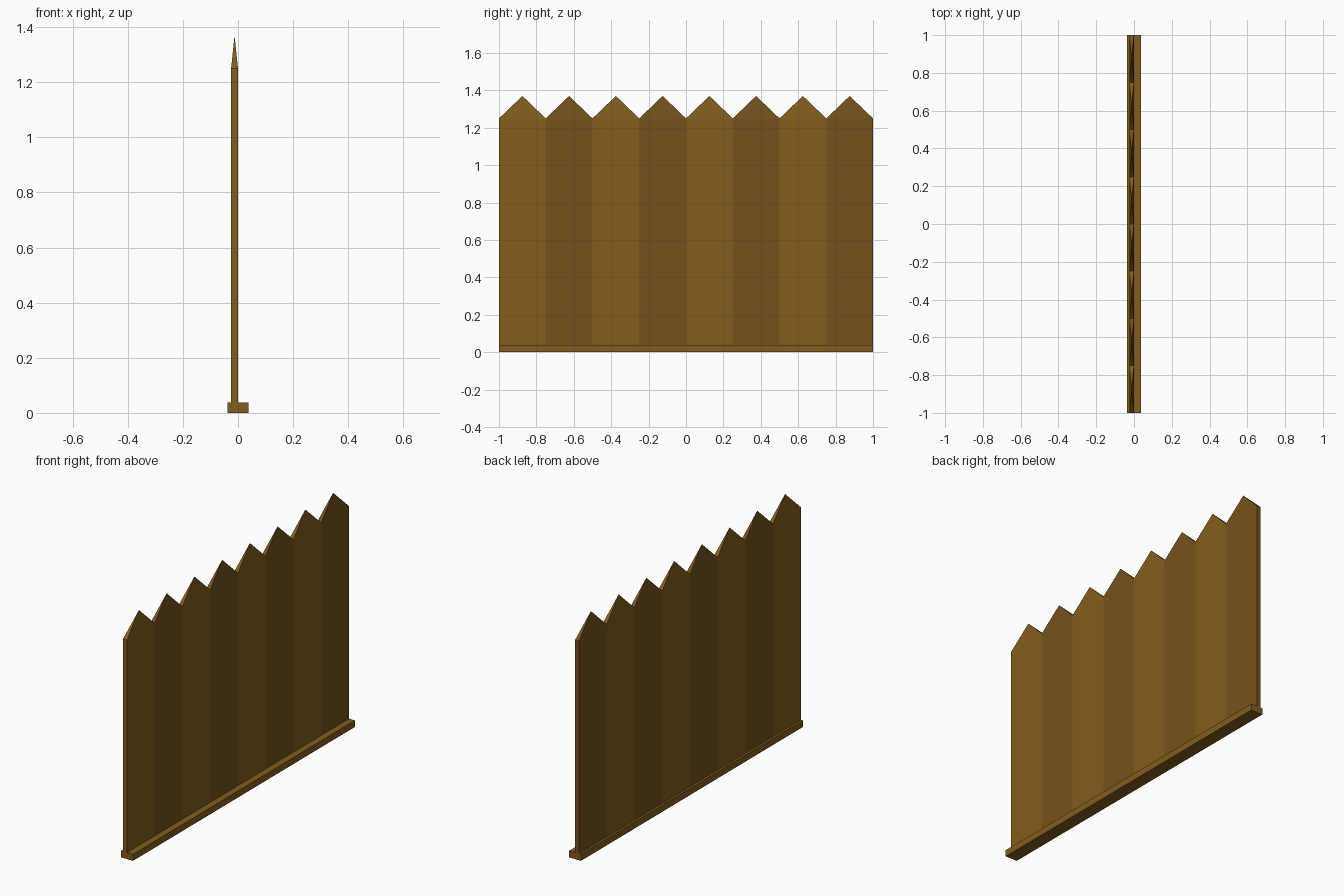
import bpy, bmesh

if "Cube" in bpy.data.objects:
    bpy.data.objects.remove(bpy.data.objects["Cube"])

def material(name, rgb):
    m = bpy.data.materials.new(name)
    m.diffuse_color = (*rgb, 1)
    m.use_nodes = True
    m.node_tree.nodes["Principled BSDF"].inputs["Base Color"].default_value = m.diffuse_color
    return m

light_wood = material("light_wood", (0.23, 0.11, 0.012))
dark_wood = material("dark_wood", (0.18, 0.083, 0.013))

def box(name, lo, hi, mat, tip=None):
    """Box between two corners; an optional tip turns the top face into a pyramid."""
    bm = bmesh.new()
    bmesh.ops.create_cube(bm, size=1)
    for v in bm.verts:
        v.co = [l + (c + 0.5) * (h - l) for c, l, h in zip(v.co, lo, hi)]
    if tip is not None:
        bm.normal_update()
        top = max(bm.faces, key=lambda f: f.calc_center_median().z)
        apex = bmesh.ops.poke(bm, faces=[top])["verts"][0]
        apex.co.z = tip
    mesh = bpy.data.meshes.new(name)
    bm.to_mesh(mesh)
    bm.free()
    mesh.materials.append(mat)
    obj = bpy.data.objects.new(name, mesh)
    bpy.context.collection.objects.link(obj)
    return obj

# Ground rail
RAIL = 0.0375
box("base_rail", (-RAIL, -1, 0), (RAIL, 1, RAIL), light_wood)

# Pointed planks, alternating shades
W = 0.25
for i in range(8):
    y = -1 + i * W
    box(f"plank_{i + 1}", (-0.025, y, RAIL), (0, y + W, 1.25),
        dark_wood if i % 2 else light_wood, tip=1.37)
